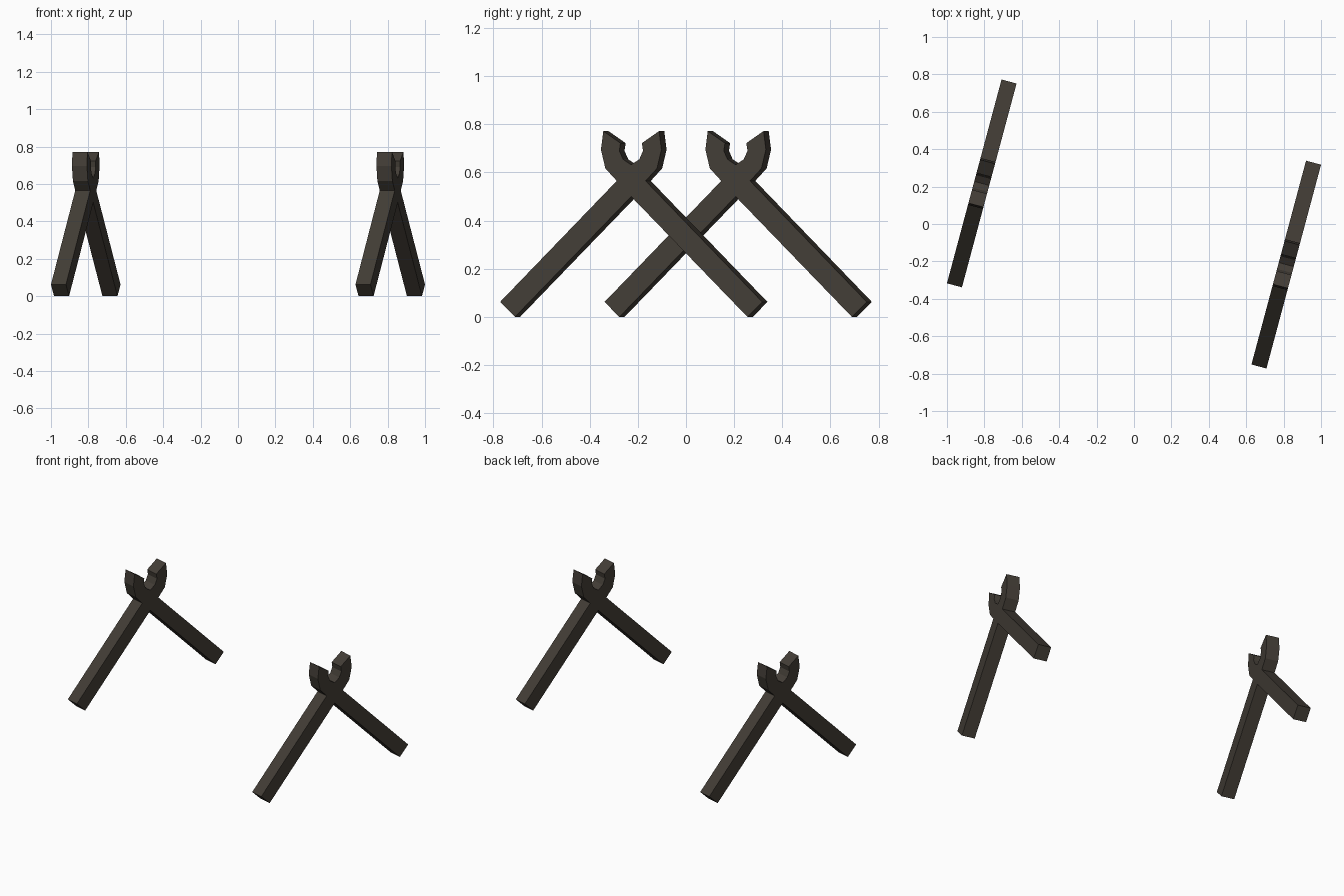
import bpy, bmesh, math
from mathutils import Matrix

if "Cube" in bpy.data.objects:
    bpy.data.objects.remove(bpy.data.objects["Cube"])

# charred wood colour
wood = bpy.data.materials.new("dark wood")
wood.diffuse_color = (0.056, 0.047, 0.037, 1)
wood.use_nodes = True
wood.node_tree.nodes["Principled BSDF"].inputs["Base Color"].default_value = wood.diffuse_color

THICK = 0.083
TURN = math.radians(-15)

# right half of the crossed-stick outline: leg, then the curved fork prong
HALF = [(0, .50), (.50, 0), (.564, .062), (.062, .565), (.111, .617),
        (.130, .695), (.120, .772), (.046, .722), (.051, .690),
        (.035, .655), (0, .632)]
OUTLINE = HALF + [(-u, z) for u, z in reversed(HALF[1:-1])]


def forked_stand(name, x, y):
    """Crossed legs with forked top, extruded to an even thickness."""
    bm = bmesh.new()
    face = bm.faces.new([bm.verts.new((-THICK / 2, u, z)) for u, z in OUTLINE])
    ext = bmesh.ops.extrude_face_region(bm, geom=[face], use_keep_orig=True)
    moved = [v for v in ext["geom"] if isinstance(v, bmesh.types.BMVert)]
    bmesh.ops.translate(bm, verts=moved, vec=(THICK, 0, 0))
    bmesh.ops.recalc_face_normals(bm, faces=bm.faces)
    bmesh.ops.triangulate(bm, faces=[f for f in bm.faces if len(f.verts) > 4])
    bm.transform(Matrix.Translation((x, y, 0)) @ Matrix.Rotation(TURN, 4, 'Z'))
    mesh = bpy.data.meshes.new(name)
    bm.to_mesh(mesh)
    bm.free()
    mesh.materials.append(wood)
    bpy.context.collection.objects.link(bpy.data.objects.new(name, mesh))


# two parallel stands, offset from each other
forked_stand("forked_stand_left", -0.814, 0.217)
forked_stand("forked_stand_right", 0.814, -0.217)
